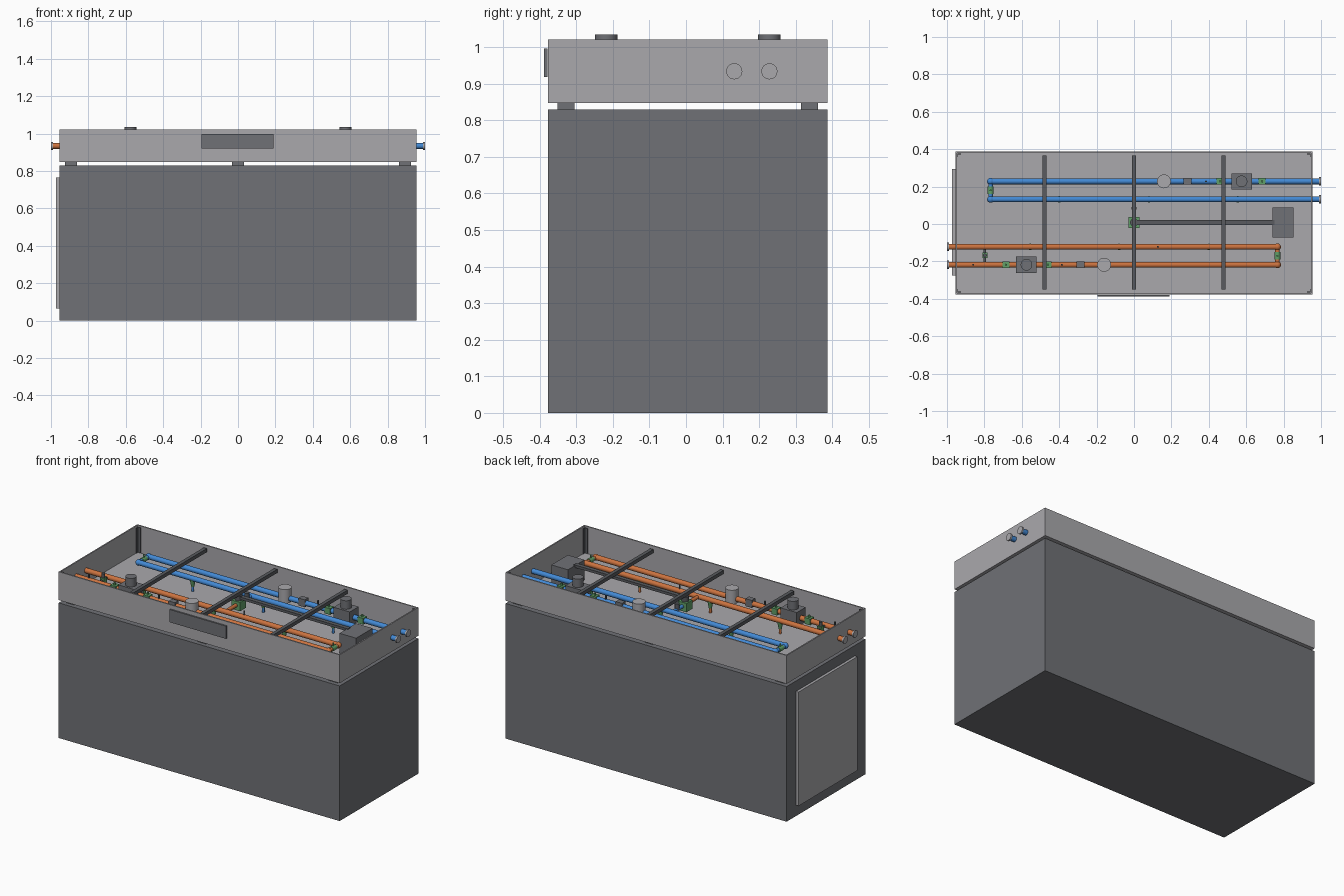
import bpy, bmesh, math
from mathutils import Vector

if "Cube" in bpy.data.objects:
    bpy.data.objects.remove(bpy.data.objects["Cube"])

CY = 0.005          # y centre of the cabinet
PIPE_Z = 0.934      # height of the pipe axes


def material(name, rgb):
    m = bpy.data.materials.new(name)
    m.diffuse_color = (*rgb, 1)
    m.use_nodes = True
    m.node_tree.nodes["Principled BSDF"].inputs["Base Color"].default_value = m.diffuse_color
    return m


DARK = material("dark_grey", (0.16, 0.165, 0.18))
FRAME = material("frame_grey", (0.10, 0.105, 0.115))
LIGHT = material("light_grey", (0.40, 0.395, 0.415))
BLUE = material("blue", (0.055, 0.25, 0.66))
ORANGE = material("orange", (0.60, 0.17, 0.05))
GREEN = material("green", (0.12, 0.35, 0.14))


def finish(bm, name, mat, smooth=False):
    me = bpy.data.meshes.new(name)
    bmesh.ops.recalc_face_normals(bm, faces=bm.faces)
    bm.to_mesh(me)
    bm.free()
    me.materials.append(mat)
    ob = bpy.data.objects.new(name, me)
    bpy.context.collection.objects.link(ob)
    if smooth:
        bpy.ops.object.select_all(action='DESELECT')
        ob.select_set(True)
        bpy.context.view_layer.objects.active = ob
        bpy.ops.object.shade_smooth_by_angle(angle=math.radians(40))
    return ob


def box(name, centre, size, mat):
    bm = bmesh.new()
    bmesh.ops.create_cube(bm, size=1)
    bmesh.ops.scale(bm, vec=size, verts=bm.verts)
    bmesh.ops.translate(bm, vec=centre, verts=bm.verts)
    return finish(bm, name, mat)


def rod(name, a, b, r, mat, r2=None, sides=24):
    """Cylinder or cone from point a to point b."""
    a, b = Vector(a), Vector(b)
    bm = bmesh.new()
    bmesh.ops.create_cone(bm, cap_ends=True, segments=sides, radius1=r,
                          radius2=r if r2 is None else r2, depth=(b - a).length)
    bmesh.ops.rotate(bm, verts=bm.verts,
                     matrix=(b - a).to_track_quat('Z', 'Y').to_matrix())
    bmesh.ops.translate(bm, vec=(a + b) / 2, verts=bm.verts)
    return finish(bm, name, mat, True)


def ball(name, p, r, mat):
    bm = bmesh.new()
    bmesh.ops.create_uvsphere(bm, u_segments=20, v_segments=12, radius=r)
    bmesh.ops.translate(bm, vec=p, verts=bm.verts)
    return finish(bm, name, mat, True)


# Main cabinet with its side access panel
box("cabinet", (0, CY, 0.415), (1.91, 0.764, 0.83), DARK)
box("side_panel", (-0.963, 0.01, 0.416), (0.018, 0.57, 0.70), LIGHT)

# Feet between the cabinet and the tray
for x in (-0.893, 0, 0.893):
    for s in (-1, 1):
        box("spacer_foot", (x, CY + s * 0.333, 0.838), (0.062, 0.046, 0.022), DARK)

# Open tray: box without lid, thickened inward
bm = bmesh.new()
bmesh.ops.create_cube(bm, size=1)
bmesh.ops.scale(bm, vec=(1.91, 0.764, 0.174), verts=bm.verts)
bmesh.ops.translate(bm, vec=(0, CY, 0.934), verts=bm.verts)
bmesh.ops.delete(bm, geom=[f for f in bm.faces if f.normal.z > 0.9], context='FACES_ONLY')
tray = finish(bm, "tray", LIGHT)
solid = tray.modifiers.new("wall", 'SOLIDIFY')
solid.thickness = 0.011
solid.offset = -1

# Corner posts as angle sections, and the front plate
for sx in (-1, 1):
    for sy in (-1, 1):
        box("corner_post", (sx * 0.934, CY + sy * 0.369, 0.935), (0.02, 0.004, 0.155), FRAME)
        box("corner_post", (sx * 0.942, CY + sy * 0.362, 0.935), (0.004, 0.02, 0.155), FRAME)
box("front_plate", (-0.002, -0.3835, 0.958), (0.384, 0.009, 0.078), DARK)

# Cross bars, cable duct and control box
for x in (-0.478, 0, 0.478):
    box("cross_bar", (x, CY + 0.003, 1.0), (0.022, 0.716, 0.022), FRAME)
box("cable_duct", (0.37, 0.008, 0.976), (0.76, 0.026, 0.016), FRAME)
box("control_box", (0.797, 0.008, 0.918), (0.113, 0.16, 0.124), DARK)


def circuit(s, mat):
    """One pipe loop; s = -1 turns it half way round the centre."""
    def P(x, y, z=PIPE_Z):
        return (s * x, CY + s * y, z)

    inner, outer, end = 0.127, 0.223, -0.767
    for y in (inner, outer):
        rod("pipe", P(end, y), P(0.99, y), 0.0155, mat)
        rod("pipe_flange", P(0.99, y), P(1.0, y), 0.022, LIGHT)
        ball("pipe_elbow", P(end, y), 0.0185, mat)
    rod("return_pipe", P(end, inner), P(end, outer), 0.012, mat)
    rod("return_valve", P(end, 0.155), P(end, 0.195), 0.015, GREEN)
    rod("return_valve_stem", P(end, 0.175), P(end, 0.175, 0.965), 0.005, GREEN)

    # Pump with motor
    box("pump_body", P(0.575, outer, 0.938), (0.11, 0.086, 0.09), DARK)
    rod("pump_motor", P(0.575, outer, 0.98), P(0.575, outer, 1.035), 0.031, DARK, sides=32)
    # Shut-off valves on both sides of the pump
    for x in (0.46, 0.685):
        box("shutoff_valve", P(x, outer), (0.038, 0.036, 0.038), GREEN)
        rod("valve_stem", P(x, outer), P(x, outer, 0.966), 0.006, GREEN, sides=12)
    # Expansion vessel and flow meter
    rod("expansion_vessel", P(0.16, outer, 0.91), P(0.16, outer, 0.995), 0.037, LIGHT, sides=32)
    box("flow_meter", P(0.285, outer, 0.938), (0.043, 0.034, 0.046), DARK)
    # Drain valves under the inner pipe
    for x in (-0.40, 0.08, 0.555):
        rod("drain_valve", P(x, inner, 0.885), P(x, inner, 0.928), 0.009, GREEN, 0.017, 16)
        rod("drain_tip", P(x, inner, 0.856), P(x, inner, 0.888), 0.008, mat, sides=16)
    # Branch to the centre mixer
    rod("branch_pipe", P(0, 0.02), P(0, inner), 0.011, mat)
    rod("sensor_pin", P(0.385, outer), P(0.385, outer, 0.972), 0.005, FRAME, sides=12)


circuit(1, BLUE)
circuit(-1, ORANGE)

# Mixing valve in the centre
box("mixing_valve", (0, 0.008, 0.932), (0.058, 0.058, 0.054), GREEN)
rod("mixing_actuator", (0, 0.008, 0.955), (0, 0.008, 0.988), 0.021, FRAME)
rod("branch_sensor", (0, 0.085, PIPE_Z), (0, 0.085, 0.972), 0.014, FRAME)

# Extra sensors and bypass on one loop only
for x, y in ((-0.86, -0.218), (0.128, -0.122)):
    rod("sensor_pin", (x, y, PIPE_Z), (x, y, 0.972), 0.005, FRAME, sides=12)
rod("bypass_pipe", (-0.797, -0.218, PIPE_Z), (-0.797, -0.122, PIPE_Z), 0.007, FRAME)
box("bypass_valve", (-0.797, -0.168, PIPE_Z), (0.026, 0.03, 0.03), GREEN)
rod("bypass_knob", (-0.797, -0.168, 0.945), (-0.797, -0.168, 0.975), 0.010, FRAME)
